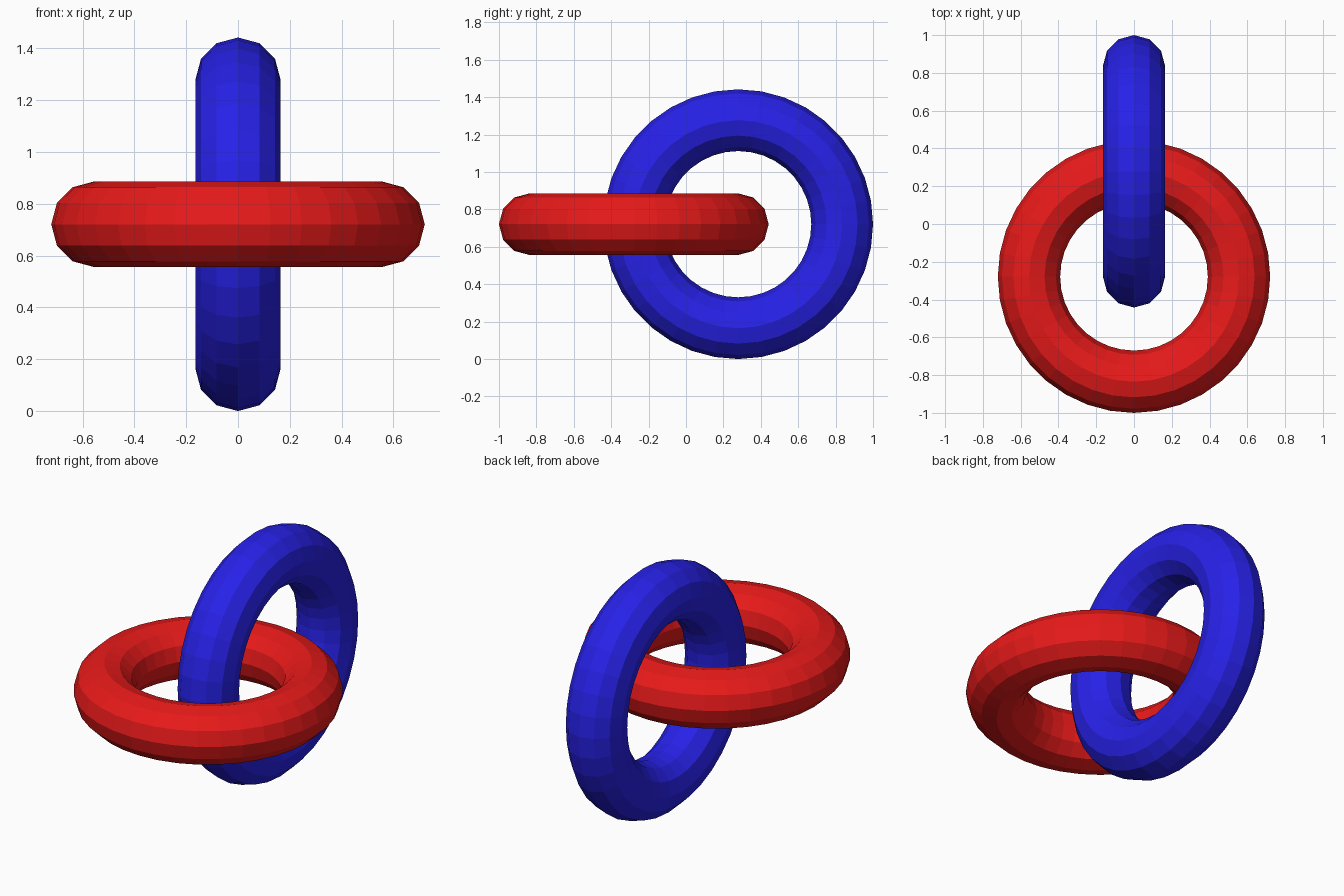
import bpy
from math import pi

if "Cube" in bpy.data.objects:
    bpy.data.objects.remove(bpy.data.objects["Cube"])

R, r = 0.556, 0.165      # ring radius, tube radius
HEIGHT = R + r           # upright ring rests on the ground
OFFSET = 1 - HEIGHT      # ring centres either side of y = 0


def ring(name, y, rotation, colour):
    bpy.ops.mesh.primitive_torus_add(
        major_radius=R, minor_radius=r, major_segments=36, minor_segments=12,
        location=(0, y, HEIGHT), rotation=rotation)
    ob = bpy.context.object
    ob.name = name
    bpy.ops.object.shade_flat()
    mat = bpy.data.materials.new(name + "_colour")
    mat.diffuse_color = colour
    mat.use_nodes = True
    mat.node_tree.nodes["Principled BSDF"].inputs["Base Color"].default_value = mat.diffuse_color
    ob.data.materials.append(mat)


# flat-lying ring at the front, upright ring linked through it behind
ring("flat_ring", -OFFSET, (0, 0, 0), (0.8, 0.01, 0.01, 1))
ring("upright_ring", OFFSET, (0, pi / 2, 0), (0.02, 0.015, 0.8, 1))
